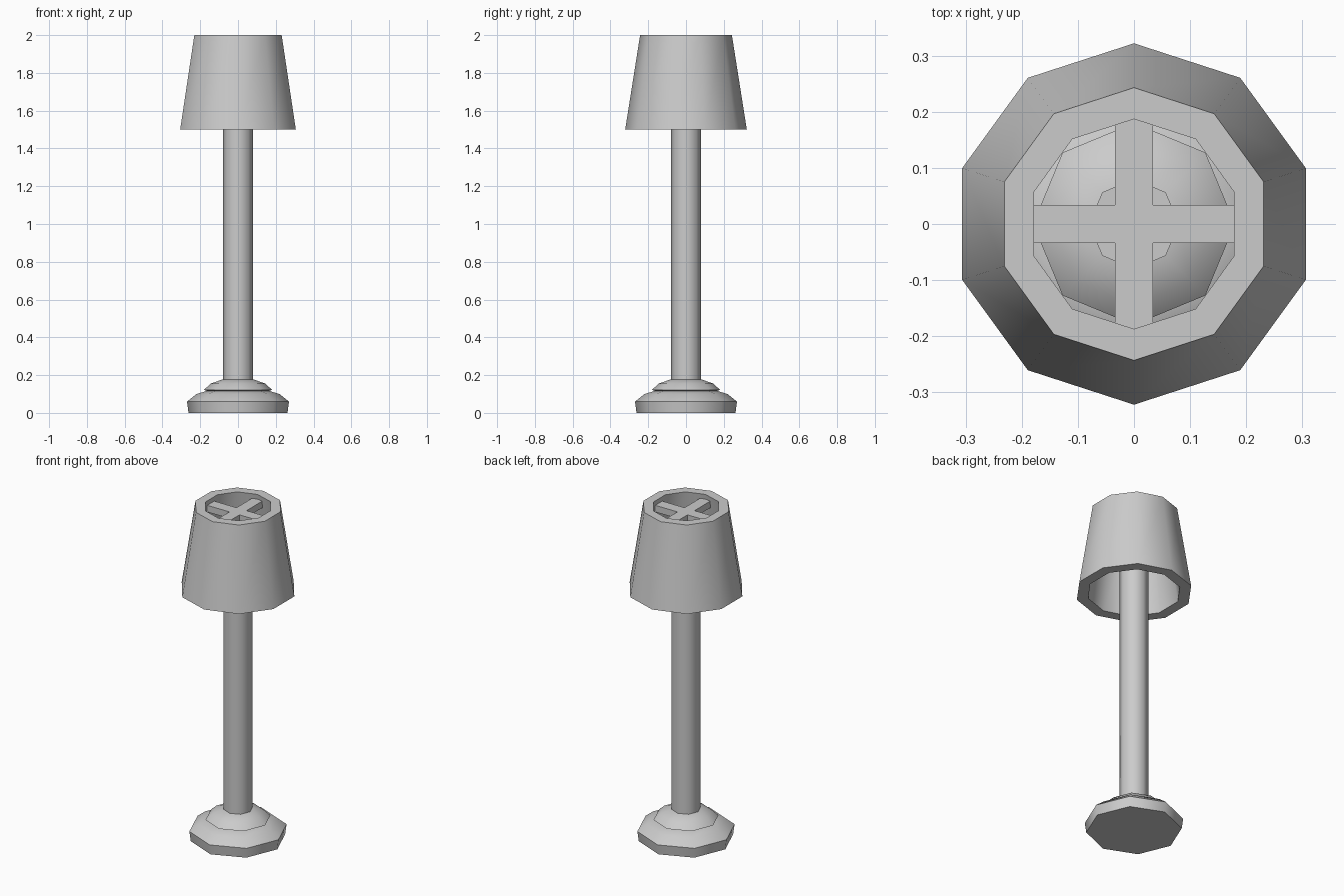
import bpy, bmesh, math

cube = bpy.data.objects.get("Cube")
if cube:
    bpy.data.objects.remove(cube, do_unlink=True)

grey = bpy.data.materials.new("plain_grey")
grey.use_nodes = True
colour = (0.6, 0.6, 0.6, 1)
grey.diffuse_color = colour
grey.node_tree.nodes["Principled BSDF"].inputs["Base Color"].default_value = colour


def finish(name, bm, smooth=True):
    bmesh.ops.recalc_face_normals(bm, faces=bm.faces)
    mesh = bpy.data.meshes.new(name)
    bm.to_mesh(mesh)
    bm.free()
    mesh.materials.append(grey)
    obj = bpy.data.objects.new(name, mesh)
    bpy.context.collection.objects.link(obj)
    if smooth:
        bpy.ops.object.select_all(action="DESELECT")
        obj.select_set(True)
        bpy.context.view_layer.objects.active = obj
        bpy.ops.object.shade_smooth_by_angle(angle=math.radians(50))
    return obj


def lathe(name, profile, sides, closed=False):
    """Turn a (radius, height) profile round z, with a corner on the y axis."""
    bm = bmesh.new()
    rings = []
    for r, z in profile:
        turns = [math.pi / 2 + math.tau * i / sides for i in range(sides)]
        rings.append([bm.verts.new((r * math.cos(a), r * math.sin(a), z)) for a in turns])
    pairs = list(zip(rings, rings[1:]))
    if closed:
        pairs.append((rings[-1], rings[0]))
    else:
        bm.faces.new(rings[0])
        bm.faces.new(rings[-1])
    for low, high in pairs:
        for i in range(sides):
            j = (i + 1) % sides
            bm.faces.new((low[i], low[j], high[j], high[i]))
    return finish(name, bm)


# Stepped octagonal foot
lathe("base_foot", [(0.262, 0), (0.27, 0.06), (0.22, 0.1), (0.16, 0.118)], 8)
lathe("base_collar", [(0.155, 0.112), (0.18, 0.122), (0.145, 0.155), (0.08, 0.178)], 8)

# Pole
lathe("pole", [(0.08, 0.16), (0.08, 1.935)], 8)

# Hollow ten-sided shade
lathe("lamp_shade", [(0.322, 1.5), (0.243, 2), (0.187, 2), (0.258, 1.5)], 10, closed=True)

# Crossed bars holding the shade on the pole
for name, size in (("shade_bar_x", (0.364, 0.067, 0.04)),
                   ("shade_bar_y", (0.067, 0.376, 0.04))):
    bm = bmesh.new()
    bmesh.ops.create_cube(bm, size=1)
    bmesh.ops.scale(bm, vec=size, verts=bm.verts)
    bmesh.ops.translate(bm, vec=(0, 0, 1.95), verts=bm.verts)
    finish(name, bm, smooth=False)
